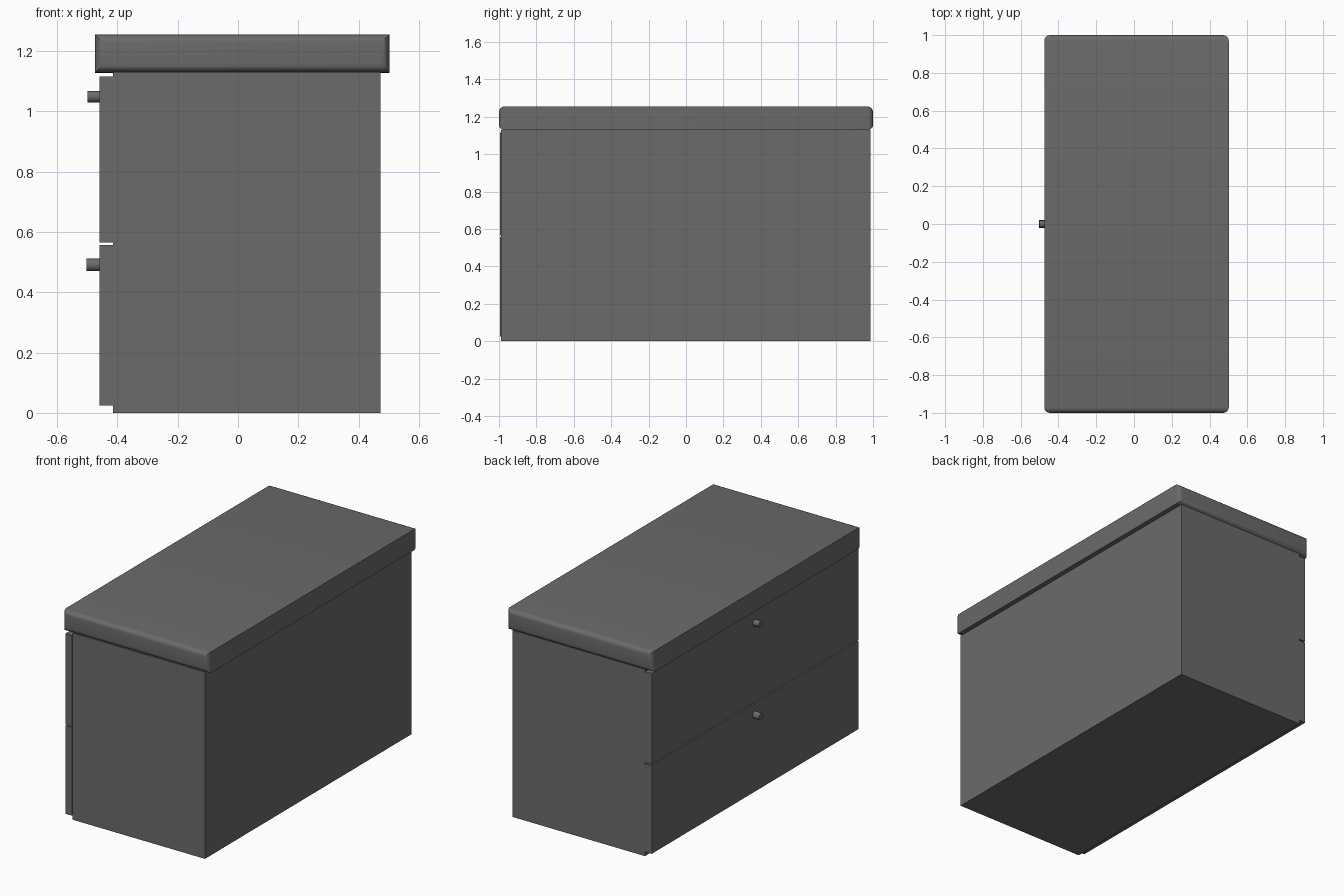
import bpy, bmesh, math
from mathutils import Matrix

if "Cube" in bpy.data.objects:
    bpy.data.objects.remove(bpy.data.objects["Cube"])

dark = bpy.data.materials.new("dark_grey")
dark.diffuse_color = (0.145, 0.145, 0.145, 1)
dark.use_nodes = True
dark.node_tree.nodes["Principled BSDF"].inputs["Base Color"].default_value = dark.diffuse_color


def finish(bm, name):
    bmesh.ops.recalc_face_normals(bm, faces=bm.faces)
    me = bpy.data.meshes.new(name)
    bm.to_mesh(me)
    bm.free()
    me.materials.append(dark)
    ob = bpy.data.objects.new(name, me)
    bpy.context.collection.objects.link(ob)
    return ob


def box_bm(x, y, z):
    bm = bmesh.new()
    bmesh.ops.create_cube(bm, size=1)
    for v in bm.verts:
        v.co = [(r[0] + r[1]) / 2 + c * (r[1] - r[0]) for c, r in zip(v.co, (x, y, z))]
    return bm


def smooth(ob):
    bpy.ops.object.select_all(action='DESELECT')
    ob.select_set(True)
    bpy.context.view_layer.objects.active = ob
    bpy.ops.object.shade_smooth_by_angle(angle=math.radians(35))


def knob(name, z, r, x_out):
    x_in = -0.45
    bm = bmesh.new()
    place = Matrix.Translation(((x_in + x_out) / 2, 0, z)) @ Matrix.Rotation(math.pi / 2, 4, 'Y')
    bmesh.ops.create_cone(bm, cap_ends=True, segments=32, radius1=r, radius2=r,
                          depth=x_in - x_out, matrix=place)
    smooth(finish(bm, name))


# Cabinet carcass
finish(box_bm((-0.415, 0.472), (-0.99, 0.986), (0, 1.13)), "cabinet_body")

# Drawer fronts
for name, z in (("lower_drawer_front", (0.025, 0.557)), ("upper_drawer_front", (0.565, 1.116))):
    finish(box_bm((-0.46, -0.415), (-0.994, 0.984), z), name)

# Worktop, rounded only around its two short end faces
bm = box_bm((-0.475, 0.502), (-1, 1), (1.128, 1.255))
end_edges = [e for e in bm.edges if abs(e.verts[0].co.y - e.verts[1].co.y) < 1e-4]
bmesh.ops.bevel(bm, geom=end_edges, offset=0.03, offset_type='OFFSET',
                segments=5, profile=0.5, affect='EDGES')
smooth(finish(bm, "worktop"))

# Drawer knobs
knob("upper_knob", 1.049, 0.019, -0.5)
knob("lower_knob", 0.491, 0.021, -0.503)
